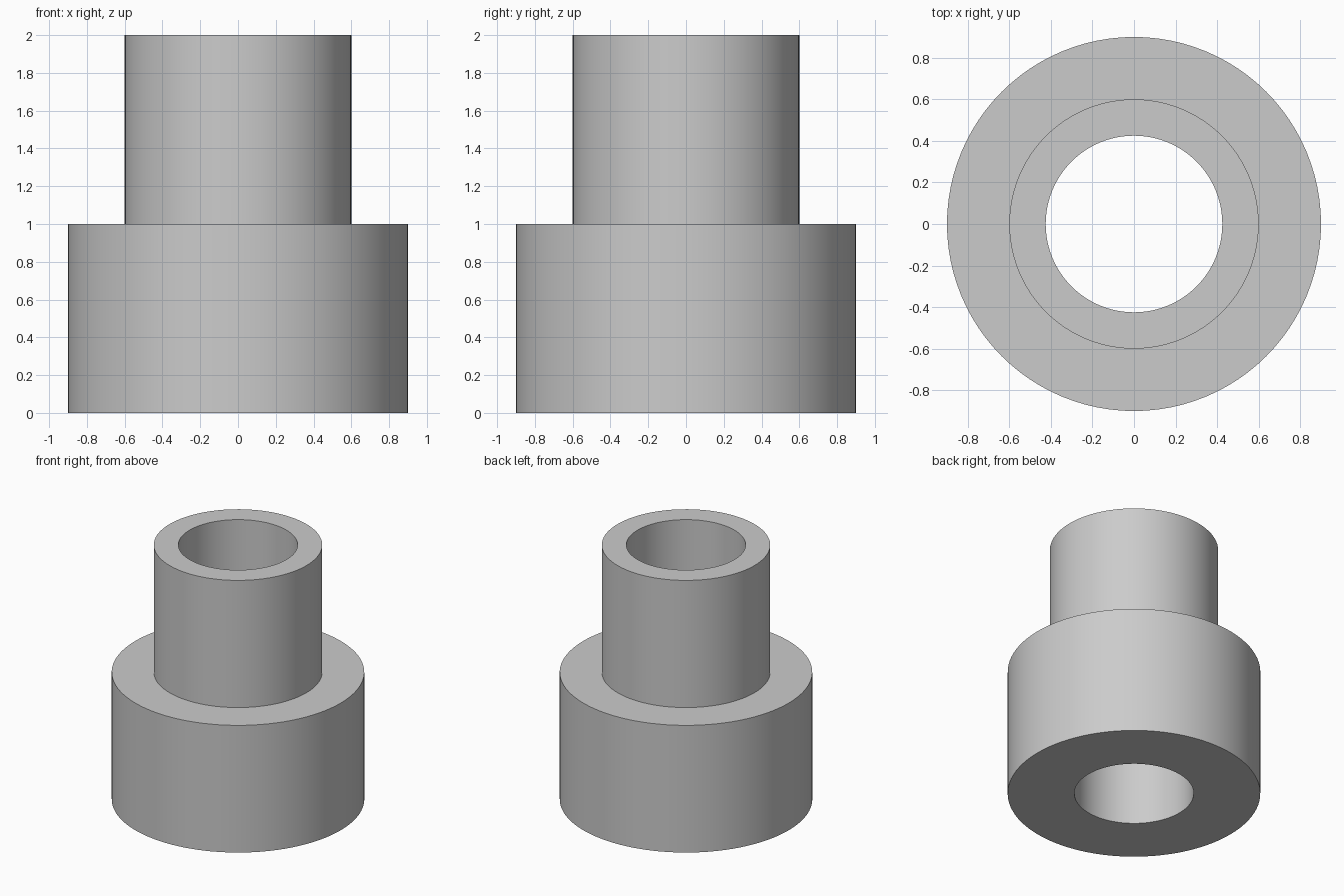
import bpy, bmesh, math

if "Cube" in bpy.data.objects:
    bpy.data.objects.remove(bpy.data.objects["Cube"])

SEGMENTS = 96
BORE, NECK, BASE = 0.425, 0.6, 0.9
STEP_Z, TOP_Z = 1.0, 2.0

# Closed radius/height section of the stepped bushing
section = [(BORE, 0), (BASE, 0), (BASE, STEP_Z),
           (NECK, STEP_Z), (NECK, TOP_Z), (BORE, TOP_Z)]

# Revolve the section around the vertical axis
bm = bmesh.new()
verts = [bm.verts.new((r, 0, z)) for r, z in section]
edges = [bm.edges.new((verts[i - 1], verts[i])) for i in range(len(verts))]
bmesh.ops.spin(bm, geom=verts + edges, cent=(0, 0, 0), axis=(0, 0, 1),
               angle=math.tau, steps=SEGMENTS, use_merge=True)
bmesh.ops.remove_doubles(bm, verts=bm.verts, dist=1e-5)
bmesh.ops.recalc_face_normals(bm, faces=bm.faces)
mesh = bpy.data.meshes.new("stepped_bushing")
bm.to_mesh(mesh)
bm.free()

bushing = bpy.data.objects.new("stepped_bushing", mesh)
bpy.context.collection.objects.link(bushing)

# Plain grey metal
grey = bpy.data.materials.new("grey_metal")
grey.diffuse_color = (0.6, 0.6, 0.6, 1)
grey.use_nodes = True
grey.node_tree.nodes["Principled BSDF"].inputs["Base Color"].default_value = grey.diffuse_color
mesh.materials.append(grey)

# Smooth round walls, sharp rims
bpy.context.view_layer.objects.active = bushing
bushing.select_set(True)
bpy.ops.object.shade_smooth_by_angle(angle=math.radians(30))
